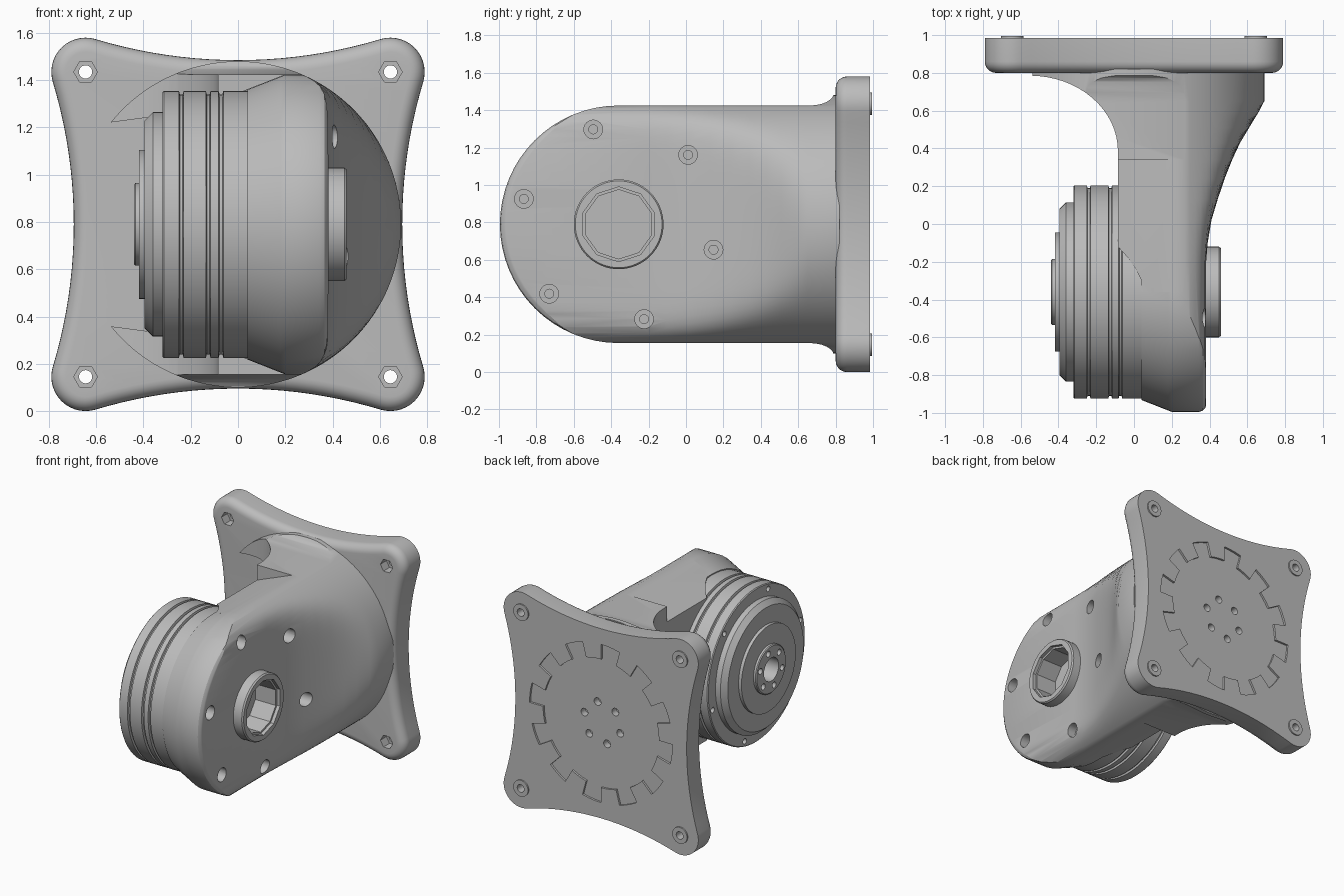
import bpy, bmesh, math
from math import sin, cos, pi, radians

cube = bpy.data.objects.get("Cube")
if cube:
    bpy.data.objects.remove(cube, do_unlink=True)

# One machined grey for everything
grey = bpy.data.materials.new("machined grey")
grey.use_nodes = True
COL = (0.5, 0.5, 0.5, 1)
grey.diffuse_color = COL
grey.node_tree.nodes["Principled BSDF"].inputs["Base Color"].default_value = COL

MID = 0.79            # height of both axes
AXIS = (-0.36, MID)   # joint axis in (y, z)


def circle(r, c=(0, 0), n=64, start=0.0):
    return [(c[0] + r * cos(start + 2 * pi * i / n), c[1] + r * sin(start + 2 * pi * i / n))
            for i in range(n)]


def place(axis, t, p):
    return {"x": (t, p[0], p[1]), "y": (p[0], t, p[1]), "z": (p[0], p[1], t)}[axis]


def loft(name, axis, rings):
    """Closed solid through (position, outline) rings along an axis."""
    bm = bmesh.new()
    loops = [[bm.verts.new(place(axis, t, p)) for p in pts] for t, pts in rings]
    n = len(loops[0])
    for a, b in zip(loops, loops[1:]):
        for i in range(n):
            bm.faces.new((a[i], a[(i + 1) % n], b[(i + 1) % n], b[i]))
    bm.faces.new(loops[0])
    bm.faces.new(loops[-1])
    bmesh.ops.recalc_face_normals(bm, faces=bm.faces)
    mesh = bpy.data.meshes.new(name)
    bm.to_mesh(mesh)
    bm.free()
    mesh.materials.append(grey)
    ob = bpy.data.objects.new(name, mesh)
    bpy.context.collection.objects.link(ob)
    return ob


def prism(name, axis, pts, a, b):
    return loft(name, axis, [(a, pts), (b, pts)])


def revolve(name, profile):
    """Turned part on the joint axis from (x, radius) pairs."""
    return loft(name, "x", [(x, circle(r, AXIS)) for x, r in profile])


def combine(ob, operation, *tools):
    for tool in tools:
        mod = ob.modifiers.new("bool", "BOOLEAN")
        mod.operation, mod.solver, mod.object = operation, "EXACT", tool
        bpy.context.view_layer.objects.active = ob
        bpy.ops.object.modifier_apply(modifier=mod.name)
        bpy.data.objects.remove(tool, do_unlink=True)


def bolt_circle(r, c, start, n=6):
    return circle(r, c, n, radians(start))


def envelope_section(limit):
    """Round section of the arm, blended softly into a flat at x = limit."""
    pts = []
    for i in range(128):
        a = 2 * pi * i / 128
        flat = max(cos(a), 0) / limit
        r = (0.69 ** -16 + flat ** 16) ** (-1 / 16)
        pts.append((r * cos(a), MID + r * sin(a)))
    return pts


# ---- Arm housing: plan outline with a scooped inner side
scoop = [(-0.55 + 0.465 * cos(a), 0.385 + 0.40 * sin(a))
         for a in [radians(90 * i / 16) for i in range(17)]]
plan = ([(0.04, -0.36), (0.04, -0.3), (0.01, -0.24), (-0.035, -0.175), (-0.085, -0.12)]
        + scoop + [(-0.57, 0.83), (0.8, 0.83), (0.8, -0.36)])
arm = prism("arm_housing", "z", plan, -0.1, 1.7)

# Side outline flaring into the flange
half = [(-0.36, 0.635), (0.66, 0.635)]
half += [(0.66 + 0.13 * sin(a), 0.70 - 0.065 * cos(a)) for a in
         [radians(15 * i) for i in range(1, 7)]] + [(0.85, 0.70)]
side = [(y, MID + h) for y, h in half] + [(y, MID - h) for y, h in half[::-1]]
combine(arm, "INTERSECT", prism("side_envelope", "x", side, -1, 1))

# Sloped shoulders above and below the motor, and the pocket behind it
for s in (-1, 1):
    shoulder = [(0.2, MID + s * 0.635), (-0.15, MID + s * 0.497),
                (-0.15, MID + s * 0.9), (0.2, MID + s * 0.9)]
    combine(arm, "DIFFERENCE", prism("shoulder", "y", shoulder, -1, 0.34))
pocket = [(-0.7, 0.41), (-0.36, 0.455), (-0.25, 0.455)]
pocket = [(x, MID + h) for x, h in pocket] + [(x, MID - h) for x, h in pocket[::-1]]
combine(arm, "DIFFERENCE", prism("pocket", "y", pocket, 0.38, 0.9))

# Rounded head, then the soft outer envelope
head = revolve("head", [(0.04, 0.572), (0.18, 0.627), (0.2, 0.635), (0.345, 0.635),
                        (0.365, 0.628), (0.378, 0.612), (0.386, 0.59)])
combine(arm, "UNION", head)
sweep = [(-1.2, 0.382), (-0.2, 0.382), (-0.1, 0.39), (0.02, 0.41), (0.13, 0.443),
         (0.24, 0.48), (0.34, 0.52), (0.43, 0.563), (0.51, 0.615), (0.59, 0.685),
         (0.65, 0.95), (0.82, 1.5)]
combine(arm, "INTERSECT", loft("envelope", "y", [(y, envelope_section(x)) for y, x in sweep]))

# Counterbored screw holes around the joint
for c in bolt_circle(0.525, AXIS, 45):
    combine(arm, "DIFFERENCE",
            prism("counterbore", "x", circle(0.05, c, 24), 0.31, 0.7),
            prism("screw_hole", "x", circle(0.024, c, 16), 0.24, 0.5))
combine(arm, "DIFFERENCE", prism("bore", "x", circle(0.185, AXIS, 10, radians(18)), 0.27, 0.6))

# ---- Raised collar with a ten-sided bore
collar = revolve("bearing_collar", [(0.35, 0.24), (0.45, 0.24), (0.46, 0.232)])
combine(collar, "DIFFERENCE",
        prism("bore", "x", circle(0.185, AXIS, 10, radians(18)), 0.2, 0.6),
        prism("bore_lip", "x", circle(0.2, AXIS, 10, radians(18)), 0.435, 0.6))

# ---- Stepped, grooved motor
R = 0.565
profile = [(-0.44, 0.168), (-0.434, 0.175), (-0.418, 0.175), (-0.418, 0.315), (-0.395, 0.315),
           (-0.395, 0.44), (-0.36, 0.475), (-0.32, 0.475), (-0.32, R - 0.006), (-0.314, R)]
for g in (-0.24, -0.126, -0.072):
    profile += [(g - 0.01, R), (g - 0.006, R - 0.015), (g + 0.006, R - 0.015), (g + 0.01, R)]
profile += [(0.06, R)]
motor = revolve("motor", profile)
combine(motor, "DIFFERENCE", prism("hub_bore", "x", circle(0.085, AXIS, 32), -0.6, -0.32))
for c in bolt_circle(0.13, AXIS, 15):
    combine(motor, "DIFFERENCE", prism("hub_hole", "x", circle(0.022, c, 16), -0.6, -0.40))
for c in bolt_circle(0.525, AXIS, 45):
    combine(motor, "DIFFERENCE", prism("rim_hole", "x", circle(0.02, c, 16), -0.6, -0.29))


# ---- Four-cornered mounting flange with hollow sides
def flange_outline(d):
    """Outline shrunk by d: round corners joined by shallow hollow arcs."""
    corner, big, reach = 0.145, 2.09, 0.645
    swing = math.asin(reach / (big + corner))
    quarter = [(sin(a) * (big + d), 0.695 + big - cos(a) * (big + d))
               for a in [swing * (i / 10 - 1) for i in range(21)]]
    turn = pi / 2 + 2 * swing
    quarter += [(reach + (corner - d) * cos(a), reach + (corner - d) * sin(a))
                for a in [pi / 4 + turn * (0.5 - i / 14) for i in range(1, 14)]]
    pts = []
    for k in range(4):
        c, s = cos(-k * pi / 2), sin(-k * pi / 2)
        pts += [(x * c - z * s, MID + x * s + z * c) for x, z in quarter]
    return pts


edge = 0.06
rings = [(0.80 + edge * (1 - sin(a)), flange_outline(edge * (1 - cos(a))))
         for a in [radians(90 - 15 * i) for i in range(7)]]
flange = loft("mounting_flange", "y", rings + [(0.985, flange_outline(0))])

# Castellated recess and screw holes on the back
teeth = []
for i in range(12):
    for k in range(8):
        a = radians(30 * i + 15 * (k // 4) + 5 * (k % 4))
        r = 0.58 if k < 4 else 0.47
        teeth.append((r * cos(a), MID + r * sin(a)))
combine(flange, "DIFFERENCE", prism("castellation", "y", teeth, 0.97, 1.1))
for c in bolt_circle(0.15, (0, MID), 15):
    combine(flange, "DIFFERENCE", prism("back_hole", "y", circle(0.028, c, 20), 0.92, 1.1))

# Corner bolt holes: hex pocket in front, ring behind
for sx in (-1, 1):
    for sz in (-1, 1):
        c = (sx * 0.645, MID + sz * 0.645)
        ring = prism("corner_ring", "y", circle(0.06, c, 32), 0.95, 0.995)
        combine(flange, "UNION", ring)
        combine(flange, "DIFFERENCE",
                prism("hex_pocket", "y", circle(0.05, c, 6), 0.7, 0.87),
                prism("through_hole", "y", circle(0.028, c, 24), 0.7, 1.1))

# ---- Smooth shading with crisp edges
bpy.ops.object.select_all(action="DESELECT")
for ob in (arm, collar, motor, flange):
    ob.select_set(True)
bpy.context.view_layer.objects.active = arm
bpy.ops.object.shade_smooth_by_angle(angle=radians(28))
